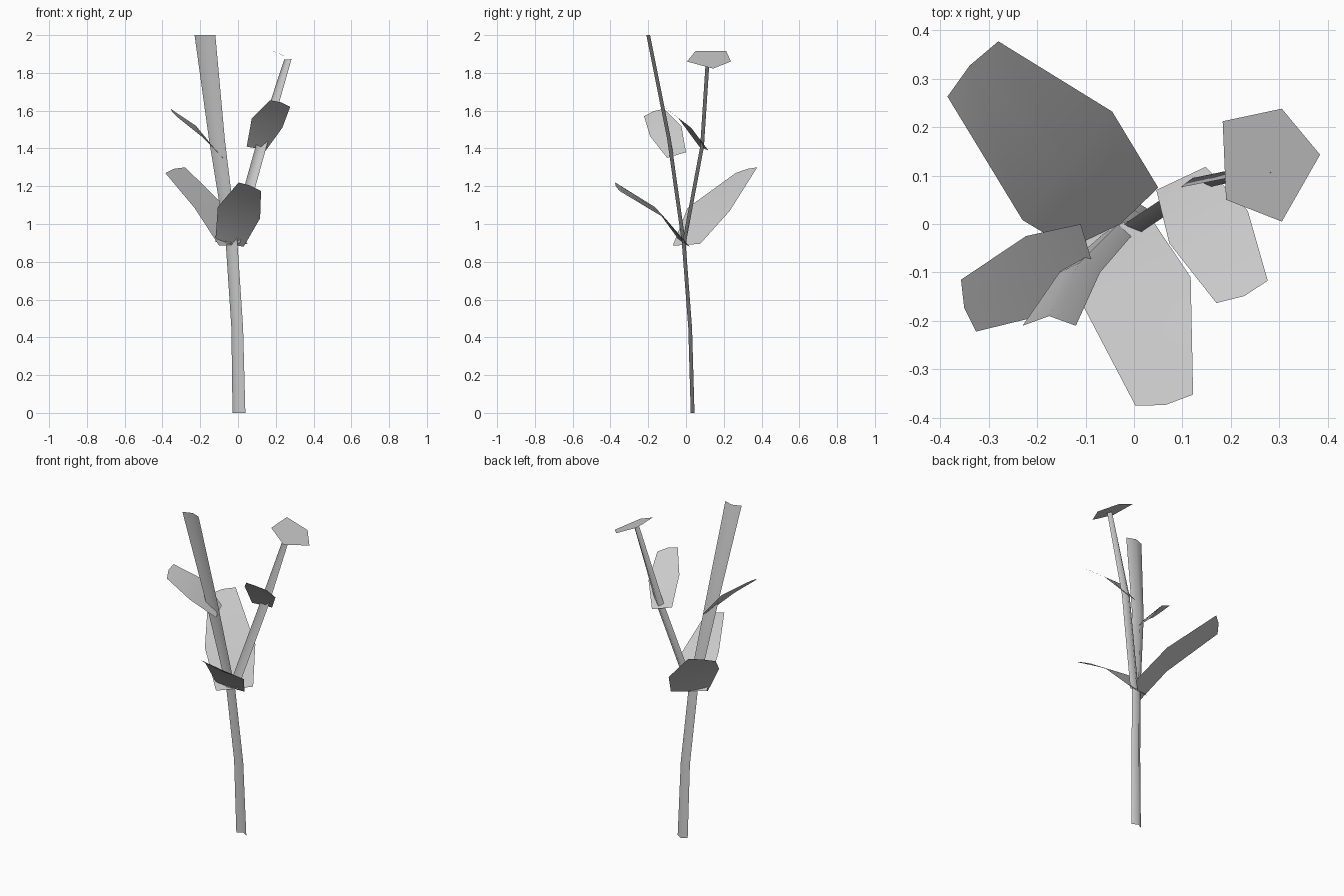
import bpy
from mathutils import Vector

cube = bpy.data.objects.get("Cube")
if cube:
    bpy.data.objects.remove(cube)

grey = bpy.data.materials.new("plant_grey")
grey.use_nodes = True
COLOUR = (0.6, 0.6, 0.6, 1)
grey.diffuse_color = COLOUR
grey.node_tree.nodes["Principled BSDF"].inputs["Base Color"].default_value = COLOUR


def add_mesh(name, verts, faces):
    mesh = bpy.data.meshes.new(name)
    mesh.from_pydata(verts, [], faces)
    mesh.materials.append(grey)
    mesh.shade_smooth()
    obj = bpy.data.objects.new(name, mesh)
    bpy.context.collection.objects.link(obj)
    return obj


def sheet(name, rows):
    """Skin a list of equally long point rows with quads."""
    n = len(rows[0])
    verts = [p for row in rows for p in row]
    faces = [(r * n + c, r * n + c + 1, (r + 1) * n + c + 1, (r + 1) * n + c)
             for r in range(len(rows) - 1) for c in range(n - 1)]
    return add_mesh(name, verts, faces)


def stem(name, path, depth=0.02):
    """Folded strip, its ridge to the back; path gives centre and half width."""
    rows = []
    for x, y, z, half in path:
        rows.append([Vector((x - half, y - depth / 2, z)),
                     Vector((x, y + depth / 2, z)),
                     Vector((x + half, y - depth / 2, z))])
    return sheet(name, rows)


def leaf(name, left, right):
    """Leaf between two edges (base, middle, tip) with a slightly bowed rib."""
    left = [Vector(p) for p in left]
    right = [Vector(p) for p in right]
    rib = [(a + b) / 2 for a, b in zip(left, right)]
    rib[-1] += (rib[-1] - rib[1]).normalized() * 0.012
    return sheet(name, list(zip(left, rib, right)))


# Stems
stem("main_stem", [(0.005, 0.035, 0, 0.034), (-0.004, 0.022, 0.45, 0.031),
                   (-0.034, -0.012, 0.9, 0.031)])
stem("thick_branch", [(-0.034, -0.012, 0.9, 0.031), (-0.112, -0.09, 1.45, 0.042),
                      (-0.175, -0.2, 2, 0.055)])
stem("flower_branch", [(-0.02, -0.01, 0.9, 0.03), (0.122, 0.085, 1.41, 0.029),
                       (0.264, 0.115, 1.872, 0.019)])

# Leaves
leaf("back_leaf",
     [(-0.1, -0.07, 0.885), (-0.23, 0.008, 1.085), (-0.385, 0.263, 1.27)],
     [(0.05, 0.075, 0.895), (-0.045, 0.232, 1.07), (-0.28, 0.377, 1.3)])
leaf("front_leaf",
     [(0.03, 0.02, 0.88), (0.117, -0.11, 1.03), (0.122, -0.352, 1.175)],
     [(-0.12, -0.03, 0.905), (-0.107, -0.165, 1.09), (0.003, -0.375, 1.22)])
leaf("right_leaf",
     [(-0.08, -0.1, 1.35), (-0.195, -0.19, 1.465), (-0.326, -0.222, 1.57)],
     [(-0.11, 0, 1.38), (-0.223, -0.025, 1.52), (-0.357, -0.115, 1.61)])
leaf("left_leaf",
     [(0.148, 0.118, 1.39), (0.235, 0.027, 1.51), (0.276, -0.117, 1.62)],
     [(0.046, 0.07, 1.41), (0.073, -0.04, 1.56), (0.17, -0.163, 1.655)])

# Flower: a tilted five-sided plate
add_mesh("flower",
         [(0.19, 0.05, 1.915), (0.305, 0.005, 1.86), (0.384, 0.143, 1.823),
          (0.305, 0.238, 1.86), (0.183, 0.212, 1.917)],
         [tuple(range(5))])
